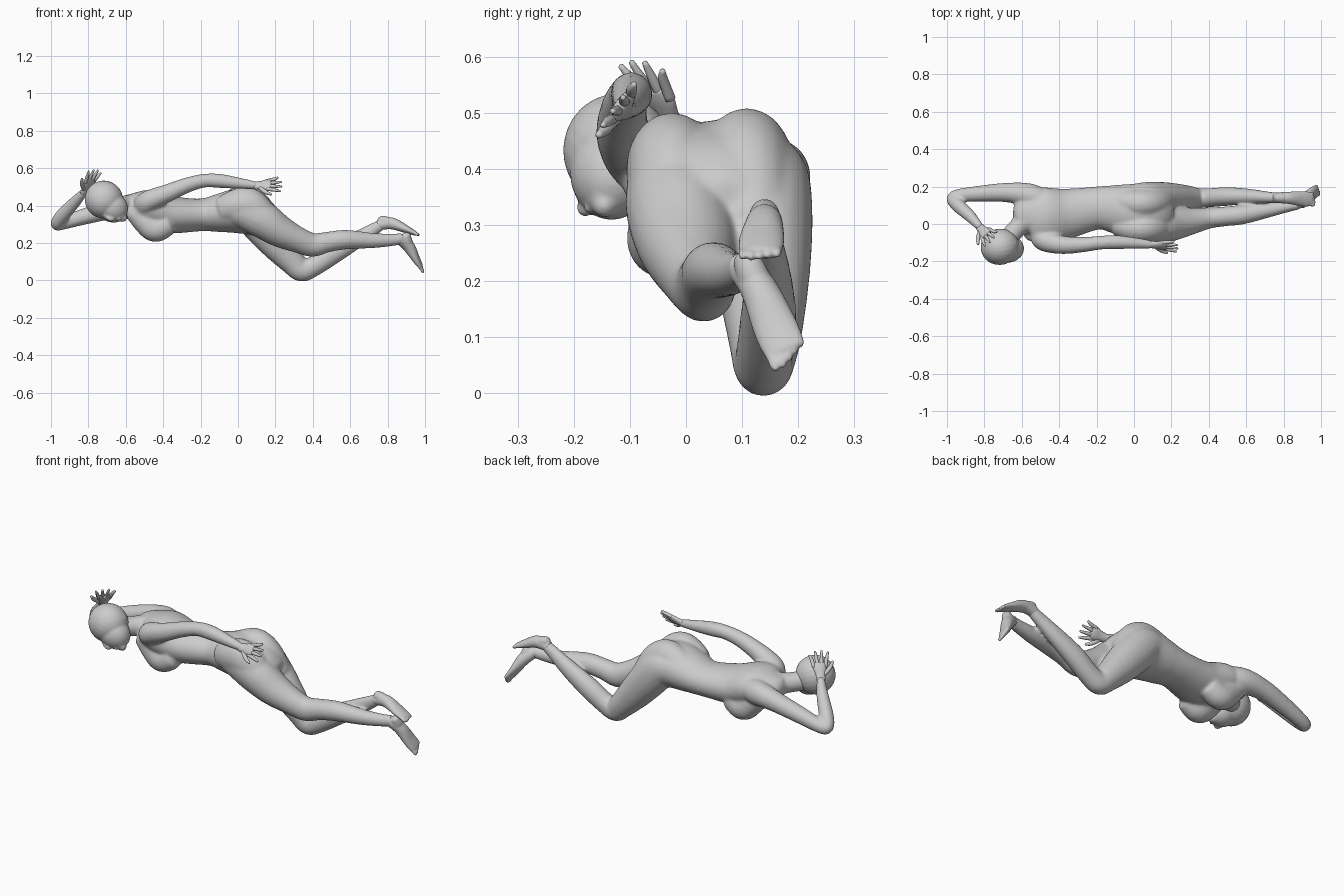
import bpy, bmesh, math
from mathutils import Vector, Matrix


def spline(rows, steps):
    """Catmull-Rom interpolation through rows of numbers."""
    out = []
    n = len(rows)
    for i in range(n - 1):
        p0, p1, p2, p3 = rows[max(i - 1, 0)], rows[i], rows[i + 1], rows[min(i + 2, n - 1)]
        for s in range(steps):
            t = s / steps
            out.append([0.5 * (2 * b + (c - a) * t + (2 * a - 5 * b + 4 * c - d) * t * t
                               + (3 * b - a - 3 * c + d) * t ** 3)
                        for a, b, c, d in zip(p0, p1, p2, p3)])
    out.append(list(rows[-1]))
    return out


def loft(bm, rows, side=(0, 1, 0), sides=20, steps=5):
    """Closed tube; each row is x, y, z, radius along side [, other radius]."""
    rows = spline([tuple(r) if len(r) == 5 else tuple(r) + (r[3],) for r in rows], steps)
    pts = [Vector(r[:3]) for r in rows]
    rings, side = [], Vector(side)
    for i, r in enumerate(rows):
        t = (pts[min(i + 1, len(pts) - 1)] - pts[max(i - 1, 0)]).normalized()
        u = (side - t * side.dot(t)).normalized()
        v = t.cross(u)
        rings.append([bm.verts.new(pts[i] + u * r[3] * math.cos(a) + v * r[4] * math.sin(a))
                      for a in (2 * math.pi * k / sides for k in range(sides))])
        if i == 0:
            start = bm.verts.new(pts[0] - t * min(r[3:]) * 0.6)
        if i == len(rows) - 1:
            end = bm.verts.new(pts[i] + t * min(r[3:]) * 0.6)
    for k in range(sides):
        j = (k + 1) % sides
        for a, b in zip(rings, rings[1:]):
            bm.faces.new((a[k], a[j], b[j], b[k]))
        bm.faces.new((start, rings[0][j], rings[0][k]))
        bm.faces.new((end, rings[-1][k], rings[-1][j]))


def blob(bm, loc, size, axis=(0, 0, 1)):
    """Ellipsoid whose local z points along axis."""
    rot = Vector(axis).to_track_quat('Z', 'Y').to_matrix().to_4x4()
    m = Matrix.Translation(loc) @ rot @ Matrix.Diagonal((*size, 1))
    bmesh.ops.create_uvsphere(bm, u_segments=24, v_segments=16, radius=1, matrix=m)


def finish(name, bm, voxel=None, smooth=6):
    bmesh.ops.recalc_face_normals(bm, faces=bm.faces)
    for f in bm.faces:
        f.smooth = True
    me = bpy.data.meshes.new(name)
    bm.to_mesh(me)
    bm.free()
    ob = bpy.data.objects.new(name, me)
    bpy.context.collection.objects.link(ob)
    if voxel:
        r = ob.modifiers.new("fuse", 'REMESH')
        r.mode, r.voxel_size, r.use_smooth_shade = 'VOXEL', voxel, True
        s = ob.modifiers.new("soften", 'SMOOTH')
        s.factor, s.iterations = 0.5, smooth


def hand(name, wrist, direction, across, length):
    bm = bmesh.new()
    w, d = Vector(wrist), Vector(direction).normalized()
    a = Vector(across)
    a = (a - d * a.dot(d)).normalized()
    at = lambda f, s: w + d * length * f + a * length * s
    loft(bm, [(*at(-.05, 0), .022, .018), (*at(.2, 0), .027, .015),
              (*at(.42, .02), .036, .014), (*at(.55, .02), .032, .011)], a, 16, 4)
    for k, reach in enumerate((.95, 1.0, .98, .85)):
        s = -.17 + .125 * k
        loft(bm, [(*at(.42, s), .010), (*at(.7, s * 1.35), .009),
                  (*at(reach - .03, s * 1.7), .005)], a, 10, 4)
    loft(bm, [(*at(.15, -.1), .012), (*at(.38, -.32), .011),
              (*at(.6, -.43), .006)], a, 10, 4)
    finish(name, bm)


def foot(name, rows, heel, across):
    bm = bmesh.new()
    loft(bm, rows, across)
    loft(bm, [(*Vector(rows[1][:3]).lerp(Vector(heel), f), r) for f, r in
              ((0, .026), (.5, .028), (1, .023))], across)
    tip, a = Vector(rows[-1][:3]), Vector(across).normalized()
    d = (tip - Vector(rows[-2][:3])).normalized()
    for k in range(5):
        blob(bm, tip + a * (k - 2) * .015 + d * .004 * (2 - abs(k - 1)),
             (.009, .009, .017), d)
    finish(name, bm, .004, 6)


body = bmesh.new()

# torso from neck base to pelvis
loft(body, [(-.62, .02, .40, .06, .05), (-.57, .04, .395, .12, .07),
            (-.48, .04, .385, .155, .10), (-.36, .055, .352, .135, .10),
            (-.20, .085, .35, .115, .087), (-.10, .08, .36, .13, .103),
            (0, .068, .37, .148, .118), (.10, .06, .35, .148, .11),
            (.17, .06, .31, .11, .08)], sides=32)
# breasts, sloping in from the collar
for y in (-.04, .125):
    loft(body, [(-.56, y, .37, .05), (-.50, y, .315, .06, .065),
                (-.44, y, .274, .066, .07), (-.37, y, .305, .055, .06)])
# buttocks flowing into the thighs
for y, lift in ((-.025, 0), (.108, .008)):
    loft(body, [(-.09, y + .02, .375 + lift, .06, .07), (-.02, y + .005, .395 + lift, .077, .088),
                (.045, y, .40 + lift, .082, .10), (.11, y + .005, .36 + lift, .08, .09),
                (.18, y + .015, .29, .065, .06)])
# neck
loft(body, [(-.53, .04, .395, .08), (-.60, 0, .40, .055), (-.66, -.06, .405, .051),
            (-.70, -.10, .42, .05)])
# near leg, nearly straight
loft(body, [(-.02, -.005, .375, .085, .085), (.05, -.012, .365, .093, .10),
            (.13, -.012, .325, .095, .10),
            (.22, .003, .265, .089, .087), (.32, .018, .217, .07, .07),
            (.40, .032, .190, .057, .064), (.48, .04, .205, .053, .055),
            (.58, .05, .218, .052, .052), (.72, .075, .213, .04, .041),
            (.83, .095, .217, .03, .033), (.88, .105, .225, .028, .03)])
# far leg, knee on the ground
loft(body, [(.0, .135, .375, .08, .085), (.06, .137, .36, .087, .10),
            (.13, .138, .285, .088, .10),
            (.21, .138, .19, .081, .088), (.29, .14, .10, .066, .07),
            (.34, .138, .055, .055, .062), (.40, .14, .073, .051, .055),
            (.50, .147, .138, .05, .057), (.62, .147, .208, .041, .047),
            (.72, .142, .27, .031, .035), (.77, .14, .30, .028, .029)])
# near arm, laid back along the body
loft(body, [(-.50, -.06, .40, .06), (-.475, -.09, .425, .058), (-.38, -.112, .465, .049),
            (-.27, -.11, .51, .041), (-.18, -.10, .533, .037), (-.10, -.097, .532, .038),
            (0, -.102, .52, .031), (.10, -.11, .507, .021)])
# far arm, raised with the elbow bent
loft(body, [(-.45, .10, .385, .06), (-.55, .15, .392, .065), (-.67, .168, .38, .053),
            (-.82, .162, .342, .044), (-.935, .152, .307, .036), (-.968, .135, .303, .035),
            (-.94, .10, .345, .038), (-.875, .04, .415, .032), (-.82, -.02, .475, .021)],
     side=(0, .5, 1))
finish("body", body, .0065, 18)

# feet
foot("near_foot", [(.86, .10, .225, .028), (.91, .13, .185, .033, .033),
                   (.952, .16, .115, .04, .021), (.978, .178, .074, .038, .012)],
     (.897, .105, .245), (-.15, .75, .6))
foot("far_foot", [(.75, .14, .295, .028), (.82, .14, .305, .032, .032),
                  (.90, .135, .273, .041, .021), (.95, .132, .25, .038, .012)],
     (.758, .14, .325), (0, 1, 0))

# head: face turned down and toward the front
head = bmesh.new()
crown = Vector((-.85, -.2, .35))
blob(head, (-.717, -.122, .432), (.097, .102, .103), crown)
blob(head, (-.675, -.133, .392), (.074, .08, .09), (-.8, -.05, .55))
blob(head, (-.637, -.14, .358), (.042, .042, .045))
blob(head, (-.617, -.145, .335), (.024, .022, .022))
# nose
loft(head, [(-.715, -.17, .352, .012), (-.685, -.182, .33, .014),
            (-.668, -.176, .327, .012)], (1, 0, 0), 12)
# lips
blob(head, (-.643, -.165, .328), (.02, .009, .009), (.3, .2, .1))
# ears
blob(head, (-.648, -.105, .475), (.012, .02, .026), crown)
blob(head, (-.672, -.045, .385), (.012, .02, .026), crown)
finish("head", head, .005, 8)

# hands
hand("near_hand", (.095, -.11, .507), (1, -.1, .03), (0, .6, .8), .145)
hand("far_hand", (-.822, -.02, .472), (.06, -.07, .12), (.6, .6, 0), .155)
